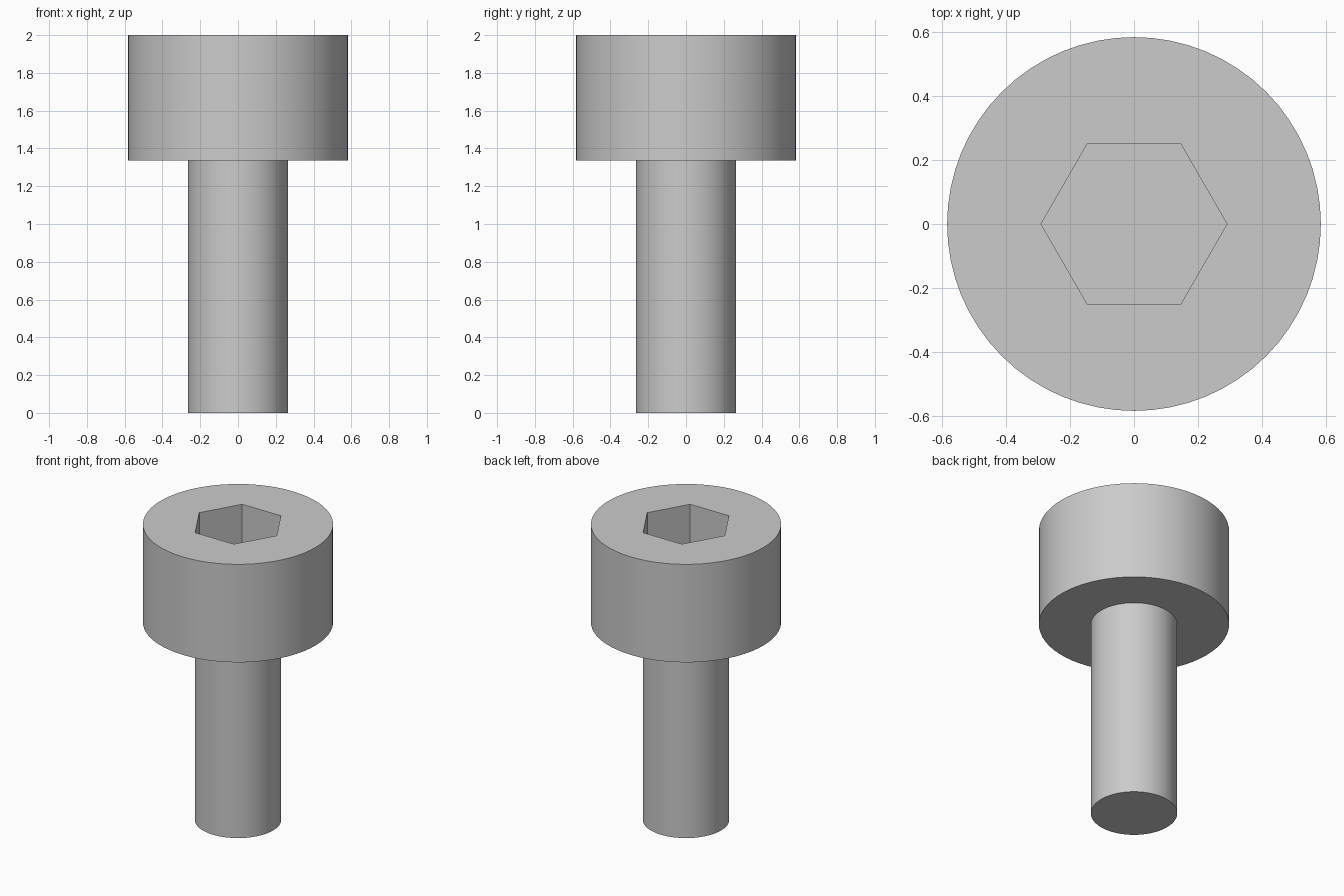
import bpy, bmesh, math

cube = bpy.data.objects.get("Cube")
if cube:
    bpy.data.objects.remove(cube, do_unlink=True)

SIDES = 64
HEAD_R, SHANK_R, SOCKET_R = 0.583, 0.265, 0.29
TOP, SHOULDER, SOCKET_FLOOR = 2.0, 1.337, 1.65

steel = bpy.data.materials.new("grey_steel")
steel.use_nodes = True
colour = (0.6, 0.6, 0.6, 1)
steel.diffuse_color = colour
steel.node_tree.nodes["Principled BSDF"].inputs["Base Color"].default_value = colour

bm = bmesh.new()


def ring(radius, z, sides=SIDES):
    """Closed loop of edges around the z axis."""
    verts = [bm.verts.new((radius * math.cos(2 * math.pi * i / sides),
                           radius * math.sin(2 * math.pi * i / sides), z))
             for i in range(sides)]
    edges = [bm.edges.new((verts[i - 1], verts[i])) for i in range(sides)]
    return verts, edges


def wall(a, b):
    """Quads between two rings with the same number of sides."""
    for i in range(len(a[0])):
        bm.faces.new((a[0][i - 1], a[0][i], b[0][i], b[0][i - 1]))


# Shank, shoulder and head sides
outline = [ring(SHANK_R, 0), ring(SHANK_R, SHOULDER),
           ring(HEAD_R, SHOULDER), ring(HEAD_R, TOP)]
for lower, upper in zip(outline, outline[1:]):
    wall(lower, upper)
bm.faces.new(outline[0][0])

# Hexagonal socket with a flat floor
rim, floor = ring(SOCKET_R, TOP, 6), ring(SOCKET_R, SOCKET_FLOOR, 6)
wall(rim, floor)
bm.faces.new(floor[0])

# Flat top around the socket
bmesh.ops.triangle_fill(bm, use_beauty=True, edges=outline[-1][1] + rim[1])
bmesh.ops.recalc_face_normals(bm, faces=bm.faces[:])

mesh = bpy.data.meshes.new("socket_head_bolt")
bm.to_mesh(mesh)
bm.free()
mesh.materials.append(steel)
bolt = bpy.data.objects.new("socket_head_bolt", mesh)
bpy.context.collection.objects.link(bolt)

bpy.ops.object.select_all(action='DESELECT')
bolt.select_set(True)
bpy.context.view_layer.objects.active = bolt
bpy.ops.object.shade_smooth_by_angle(angle=math.radians(30))
